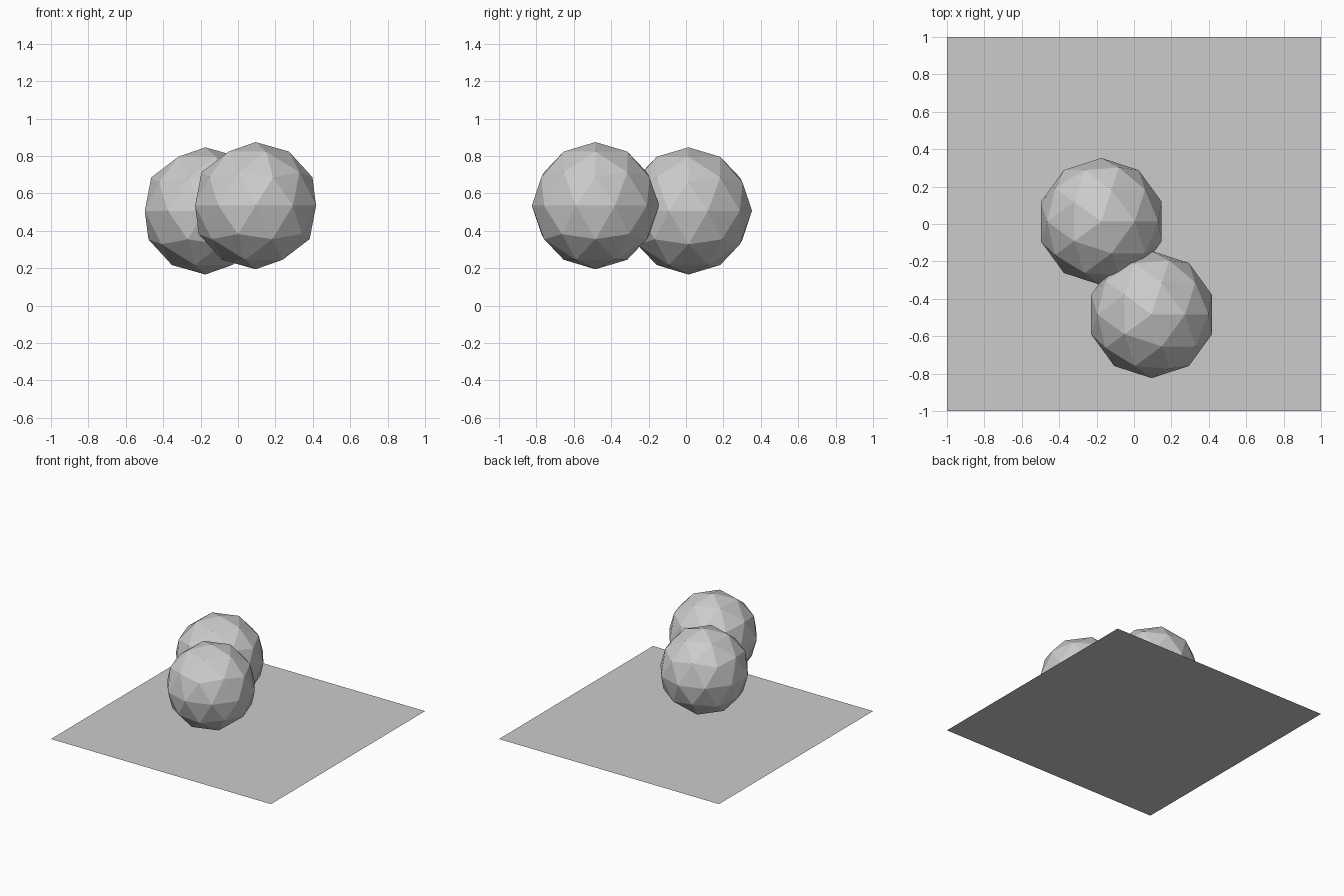
import bpy

if "Cube" in bpy.data.objects:
    bpy.data.objects.remove(bpy.data.objects["Cube"])

# Flat square base sheet
bpy.ops.mesh.primitive_plane_add(size=2, location=(0, 0, 0))
bpy.context.object.name = "base_plane"


# Two overlapping low-poly balls floating above the sheet
def ball(name, location):
    bpy.ops.mesh.primitive_ico_sphere_add(subdivisions=2, radius=0.34, location=location)
    bpy.context.object.name = name


ball("back_ball", (-0.175, 0.013, 0.506))
ball("front_ball", (0.094, -0.484, 0.534))
